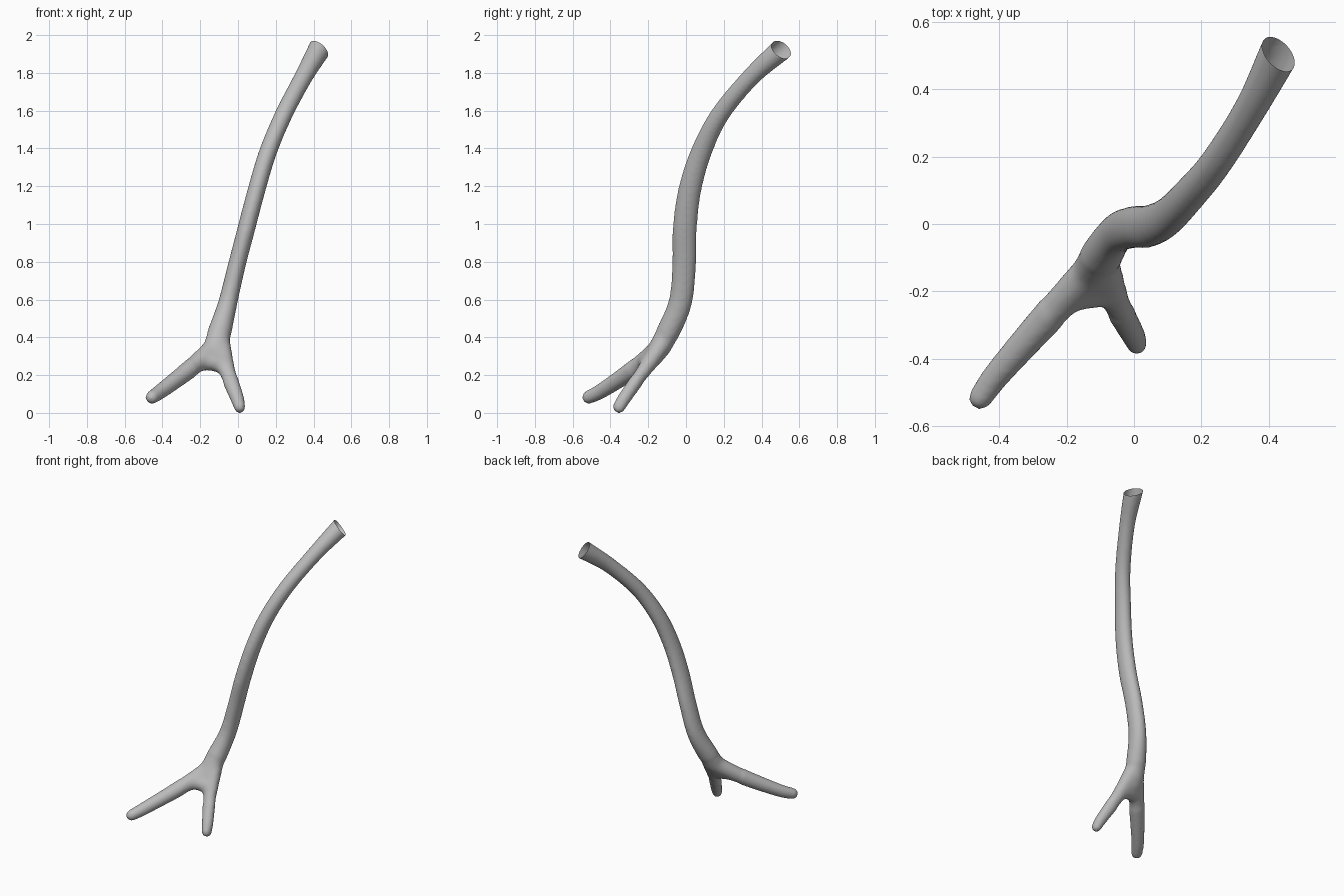
import bpy, bmesh, math
from mathutils import Vector

if "Cube" in bpy.data.objects:
    bpy.data.objects.remove(bpy.data.objects["Cube"])

SIDES = 24


def catmull(a, b, c, d, t):
    return [0.5 * (2 * q + (r - p) * t + (2 * p - 5 * q + 4 * r - s) * t * t
                   + (3 * q - p - 3 * r + s) * t ** 3) for p, q, r, s in zip(a, b, c, d)]


def limb(bm, points, steps=8):
    """Closed round-ended tube; each point is x, y, z, width radius, depth radius."""
    ext = [points[0]] + points + [points[-1]]
    path = [catmull(*ext[i:i + 4], k / steps) for i in range(len(points) - 1) for k in range(steps)]
    path.append(list(points[-1]))
    pos = [Vector(p[:3]) for p in path]
    tan = [(pos[min(i + 1, len(pos) - 1)] - pos[max(i - 1, 0)]).normalized() for i in range(len(pos))]
    stations = []
    for i, p in enumerate(path):
        stations.append((pos[i], tan[i], p[3], p[4]))
    # rounded ends
    for end, sign in ((0, -1), (-1, 1)):
        c, t, a, b = stations[end]
        caps = [(c + t * sign * a * math.sin(w), t, a * math.cos(w), b * math.cos(w))
                for w in (0.35, 0.7, 1.05, 1.35, 1.5)]
        stations = caps[::-1] + stations if end == 0 else stations + caps
    rings = []
    for c, t, a, b in stations:
        u = Vector((0, 1, 0)).cross(t).normalized()
        v = t.cross(u)
        rings.append([bm.verts.new(c + u * a * math.cos(w) + v * b * math.sin(w))
                      for w in (2 * math.pi * k / SIDES for k in range(SIDES))])
    for r, s in zip(rings, rings[1:]):
        for k in range(SIDES):
            j = (k + 1) % SIDES
            bm.faces.new((r[k], r[j], s[j], s[k]))
    bm.faces.new(rings[0][::-1])
    bm.faces.new(rings[-1])


bm = bmesh.new()
# main stem
limb(bm, [(-0.125, -0.165, 0.33, 0.065, 0.055), (-0.105, -0.11, 0.42, 0.065, 0.062),
          (-0.055, -0.032, 0.60, 0.051, 0.062), (-0.007, -0.01, 0.80, 0.047, 0.063),
          (0.045, -0.006, 1.00, 0.047, 0.064), (0.098, 0.02, 1.20, 0.047, 0.061),
          (0.158, 0.08, 1.40, 0.047, 0.056), (0.242, 0.18, 1.60, 0.047, 0.05),
          (0.347, 0.345, 1.80, 0.049, 0.049), (0.43, 0.505, 1.945, 0.060, 0.060),
          (0.50, 0.64, 2.07, 0.068, 0.068)])
# long side leg
limb(bm, [(-0.12, -0.13, 0.37, 0.06, 0.055), (-0.25, -0.27, 0.257, 0.05, 0.05),
          (-0.40, -0.44, 0.142, 0.041, 0.041), (-0.455, -0.515, 0.104, 0.036, 0.036)])
# short front leg
limb(bm, [(-0.09, -0.13, 0.38, 0.055, 0.052), (-0.07, -0.19, 0.29, 0.05, 0.045),
          (-0.043, -0.255, 0.20, 0.044, 0.038), (-0.005, -0.325, 0.10, 0.037, 0.036),
          (0.009, -0.356, 0.05, 0.031, 0.034)])
# web between the legs
limb(bm, [(-0.20, -0.215, 0.295, 0.045, 0.045), (-0.14, -0.205, 0.29, 0.05, 0.05),
          (-0.08, -0.20, 0.28, 0.045, 0.045)])
mesh = bpy.data.meshes.new("branch")
bm.to_mesh(mesh)
bm.free()
branch = bpy.data.objects.new("forked_branch", mesh)
bpy.context.collection.objects.link(branch)
bpy.context.view_layer.objects.active = branch
branch.select_set(True)

# fuse the limbs into one skin
fuse = branch.modifiers.new("fuse", 'REMESH')
fuse.mode = 'VOXEL'
fuse.voxel_size = 0.01
bpy.ops.object.modifier_apply(modifier=fuse.name)

# soften the fork, then open the upper end with a slanted cut
bm = bmesh.new()
bm.from_mesh(branch.data)
fork = [v for v in bm.verts if (v.co - Vector((-0.12, -0.18, 0.31))).length < 0.17]
for _ in range(18):
    bmesh.ops.smooth_vert(bm, verts=fork, factor=0.5, use_axis_x=True, use_axis_y=True, use_axis_z=True)
for _ in range(5):
    bmesh.ops.smooth_vert(bm, verts=bm.verts[:], factor=0.5, use_axis_x=True, use_axis_y=True, use_axis_z=True)
bmesh.ops.bisect_plane(bm, geom=bm.verts[:] + bm.edges[:] + bm.faces[:], dist=1e-5,
                       plane_co=(0.428, 0.503, 1.945), plane_no=(0.60, 0.52, 0.60), clear_outer=True)
# stand it on the ground
low = min(v.co.z for v in bm.verts)
bmesh.ops.translate(bm, verts=bm.verts[:], vec=(0, 0, -low))
bm.to_mesh(branch.data)
bm.free()

grey = bpy.data.materials.new("plain_grey")
grey.diffuse_color = (0.5, 0.5, 0.5, 1)
grey.use_nodes = True
grey.node_tree.nodes["Principled BSDF"].inputs["Base Color"].default_value = grey.diffuse_color
branch.data.materials.clear()
branch.data.materials.append(grey)
bpy.ops.object.shade_smooth_by_angle(angle=math.radians(60))
